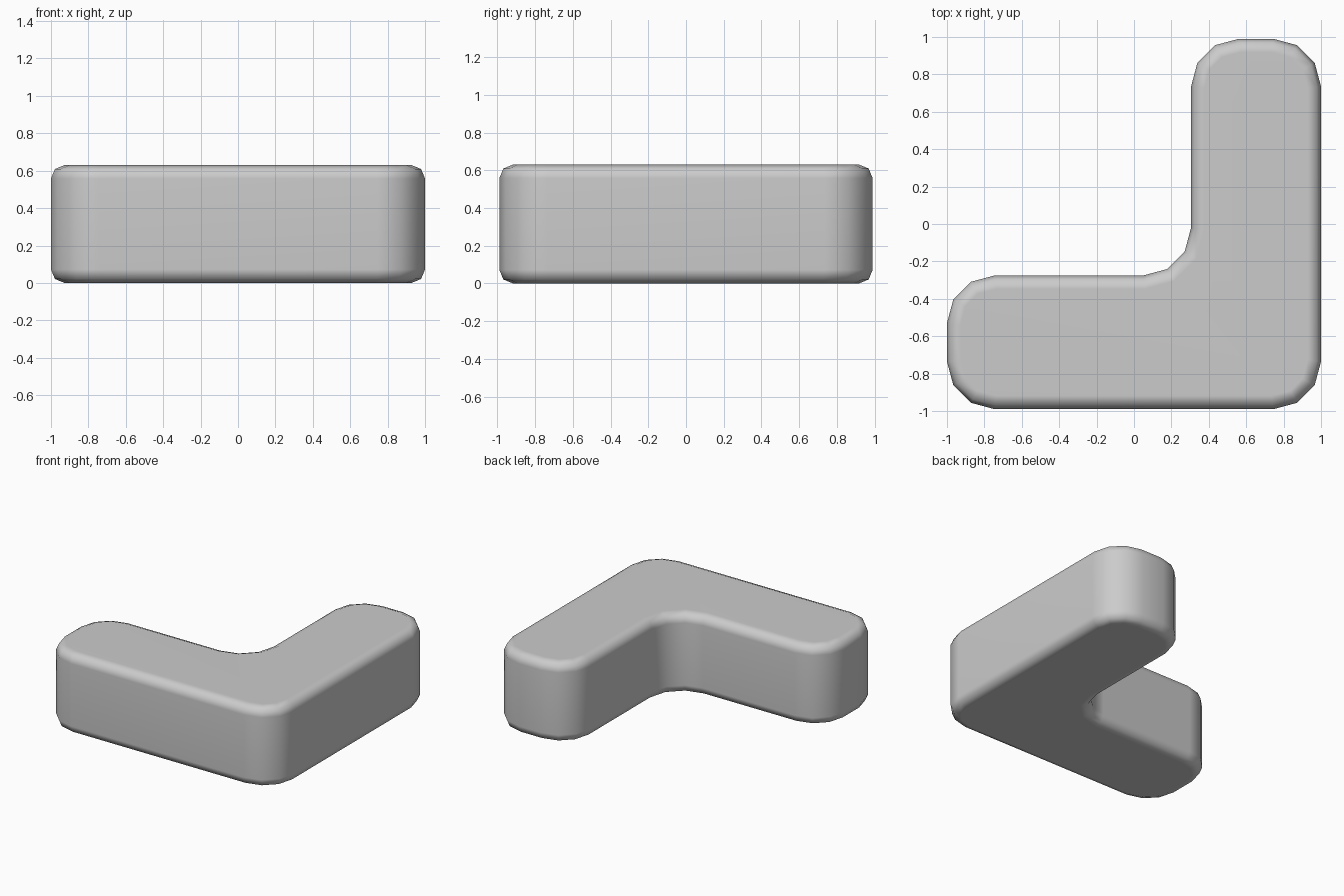
import bpy
import bmesh

if "Cube" in bpy.data.objects:
    bpy.data.objects.remove(bpy.data.objects["Cube"])

HEIGHT = 0.63
CORNER_R = 0.255
RIM_R = 0.072

# L-shaped footprint with sharp corners, counter-clockwise
outline = [(-1, -0.99), (1, -0.99), (1, 0.99),
           (0.305, 0.99), (0.305, -0.275), (-1, -0.275)]

bm = bmesh.new()
base = bm.faces.new([bm.verts.new((x, y, 0)) for x, y in outline])
ext = bmesh.ops.extrude_face_region(bm, geom=[base])
top = [g for g in ext["geom"] if isinstance(g, bmesh.types.BMVert)]
bmesh.ops.translate(bm, vec=(0, 0, HEIGHT), verts=top)
bmesh.ops.recalc_face_normals(bm, faces=bm.faces)

# Round the upright corners
upright = [e for e in bm.edges if abs(e.verts[0].co.z - e.verts[1].co.z) > 0.1]
bmesh.ops.bevel(bm, geom=upright, offset=CORNER_R, offset_type='OFFSET',
                segments=3, profile=0.5, affect='EDGES', clamp_overlap=True)

# Round the top and bottom rims
bm.normal_update()
rim = [e for e in bm.edges
       if any(abs(f.normal.z) > 0.9 for f in e.link_faces)]
bmesh.ops.bevel(bm, geom=rim, offset=RIM_R, offset_type='OFFSET',
                segments=2, profile=0.5, affect='EDGES', clamp_overlap=False)
bmesh.ops.recalc_face_normals(bm, faces=bm.faces)
for f in bm.faces:
    f.smooth = True

mesh = bpy.data.meshes.new("corner_block")
bm.to_mesh(mesh)
bm.free()
block = bpy.data.objects.new("corner_block", mesh)
bpy.context.collection.objects.link(block)

# Keep the broad faces flat while the rounded edges stay smooth
wn = block.modifiers.new("flat_faces", 'WEIGHTED_NORMAL')
wn.keep_sharp = True
